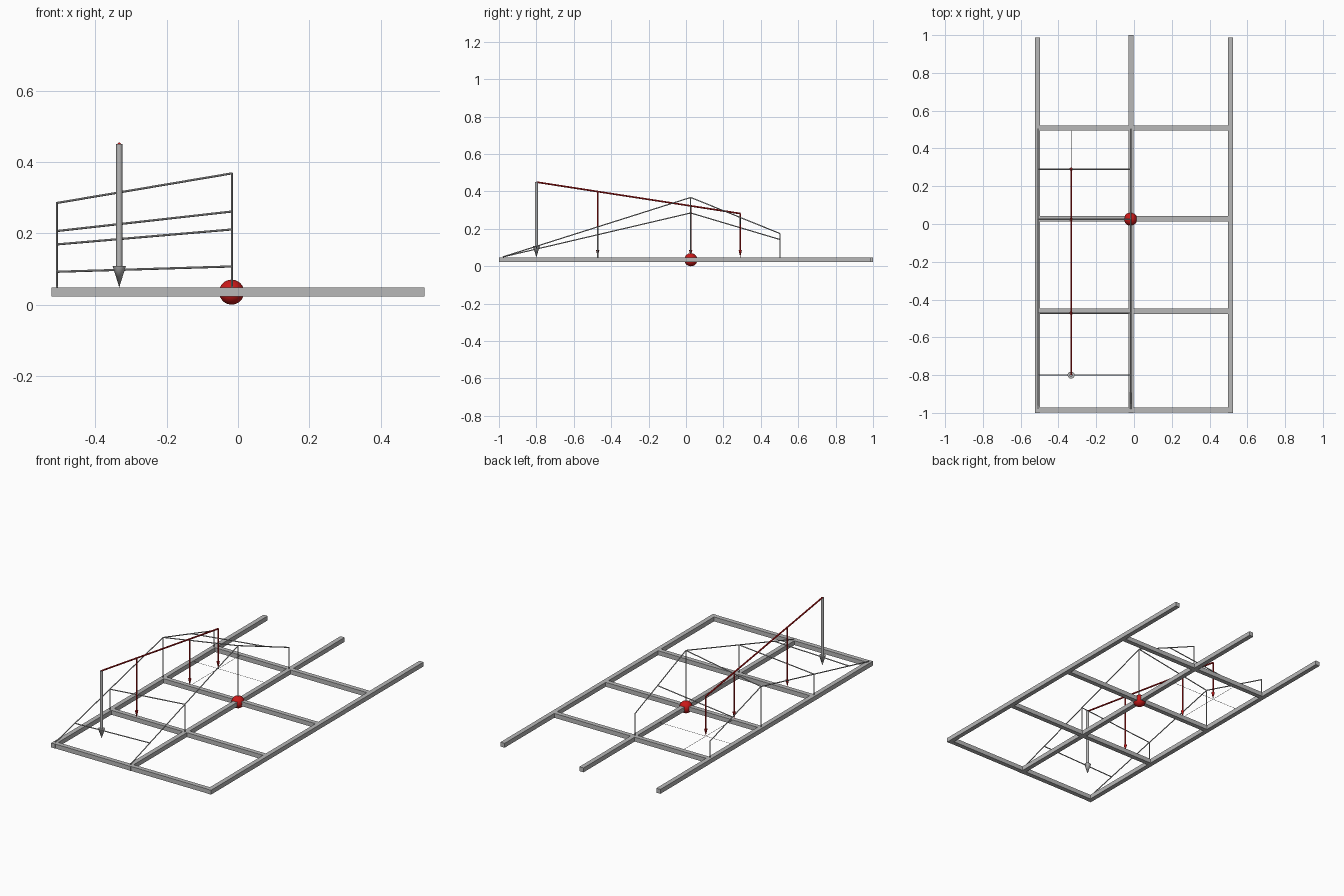
import bpy
from mathutils import Vector

if "Cube" in bpy.data.objects:
    bpy.data.objects.remove(bpy.data.objects["Cube"])


def material(name, colour):
    m = bpy.data.materials.new(name)
    m.diffuse_color = (*colour, 1)
    m.use_nodes = True
    m.node_tree.nodes["Principled BSDF"].inputs["Base Color"].default_value = m.diffuse_color
    return m


GREY = material("steel grey", (0.48, 0.48, 0.48))
RED = material("signal red", (0.6, 0.01, 0.01))


def finish(name, mat):
    ob = bpy.context.object
    ob.name = name
    ob.data.materials.append(mat)
    return ob


def box(name, x0, x1, y0, y1, z0=0.022, z1=0.048):
    bpy.ops.mesh.primitive_cube_add(
        size=1, location=((x0 + x1) / 2, (y0 + y1) / 2, (z0 + z1) / 2))
    ob = finish(name, GREY)
    ob.scale = (x1 - x0, y1 - y0, z1 - z0)


def rod(name, a, b, r, mat=GREY, r_end=None, sides=10):
    """Round bar from a to b, optionally tapering to r_end."""
    a, b = Vector(a), Vector(b)
    d = b - a
    bpy.ops.mesh.primitive_cone_add(
        vertices=sides, radius1=r, radius2=r if r_end is None else r_end,
        depth=d.length, location=(a + b) / 2,
        rotation=d.to_track_quat('Z', 'Y').to_euler())
    finish(name, mat)
    bpy.ops.object.shade_smooth_by_angle()


LEFT, MID, RIGHT = -0.510, -0.016, 0.510
HALF = 0.0135

# Base frame: three long rails and four rows of cross beams
for label, x, end in (("left", LEFT, 0.987), ("middle", MID, 1.0), ("right", RIGHT, 0.987)):
    box(label + "_rail", x - HALF, x + HALF, -1.0, end)
for i, y in enumerate((-0.985, -0.462, 0.028, 0.509)):
    box(f"left_cross_beam_{i}", LEFT + HALF, MID - HALF, y - HALF, y + HALF)
    box(f"right_cross_beam_{i}", MID + HALF, RIGHT - HALF, y - HALF, y + HALF)

# Thin truss over each of the two left rails
BAR = 0.003
FLOOR = 0.046
PEAK_Y, BACK_Y, FRONT_Y = 0.025, 0.503, -0.98


def truss_height(y, peak, back):
    if y < PEAK_Y:
        return 0.05 + (peak - 0.05) * (y - FRONT_Y) / (PEAK_Y - FRONT_Y)
    return peak + (back - peak) * (y - PEAK_Y) / (BACK_Y - PEAK_Y)


TRUSSES = (("outer", -0.508, 0.285, 0.143), ("inner", -0.017, 0.368, 0.175))
for label, x, peak, back in TRUSSES:
    top = (x, PEAK_Y, peak)
    rod(label + "_long_rafter", (x, FRONT_Y, 0.05), top, BAR)
    rod(label + "_short_rafter", top, (x, BACK_Y, back), BAR)
    for y in (-0.472, PEAK_Y, BACK_Y):
        rod(label + "_post", (x, y, FLOOR), (x, y, truss_height(y, peak, back)), BAR)

# Purlins joining the two trusses
STATIONS = (-0.80, -0.472, PEAK_Y, 0.29)
for y in STATIONS:
    a, b = [(x, y, truss_height(y, p, k)) for _, x, p, k in TRUSSES]
    rod("purlin", a, b, BAR)

# Load arrows hanging from the sloping red line
AX = -0.333


def line_height(y):
    return 0.45 - 0.168 * (y + 0.80) / 1.09


rod("load_line", (AX, -0.80, line_height(-0.80)), (AX, 0.29, line_height(0.29)), 0.0045, RED)
for i, y in enumerate(STATIONS):
    mat, r, head_r, head = (GREY, 0.0085, 0.0185, 0.06) if i == 0 else (RED, 0.004, 0.009, 0.04)
    tip = 0.048
    rod("arrow_shaft", (AX, y, line_height(y)), (AX, y, tip + head), r, mat, sides=20)
    rod("arrow_head", (AX, y, tip + head), (AX, y, tip), head_r, mat, r_end=0, sides=20)

# Fine guide lines at floor level
rod("floor_guide_long", (AX, PEAK_Y, FLOOR), (AX, BACK_Y, FLOOR), 0.001, sides=6)
rod("floor_guide_cross", (LEFT, 0.29, FLOOR), (MID, 0.29, FLOOR), 0.001, sides=6)

# Red ball on the middle rail
bpy.ops.mesh.primitive_uv_sphere_add(segments=32, ring_count=16, radius=0.035,
                                     location=(-0.018, 0.026, 0.035))
finish("centre_ball", RED)
bpy.ops.object.shade_smooth()
